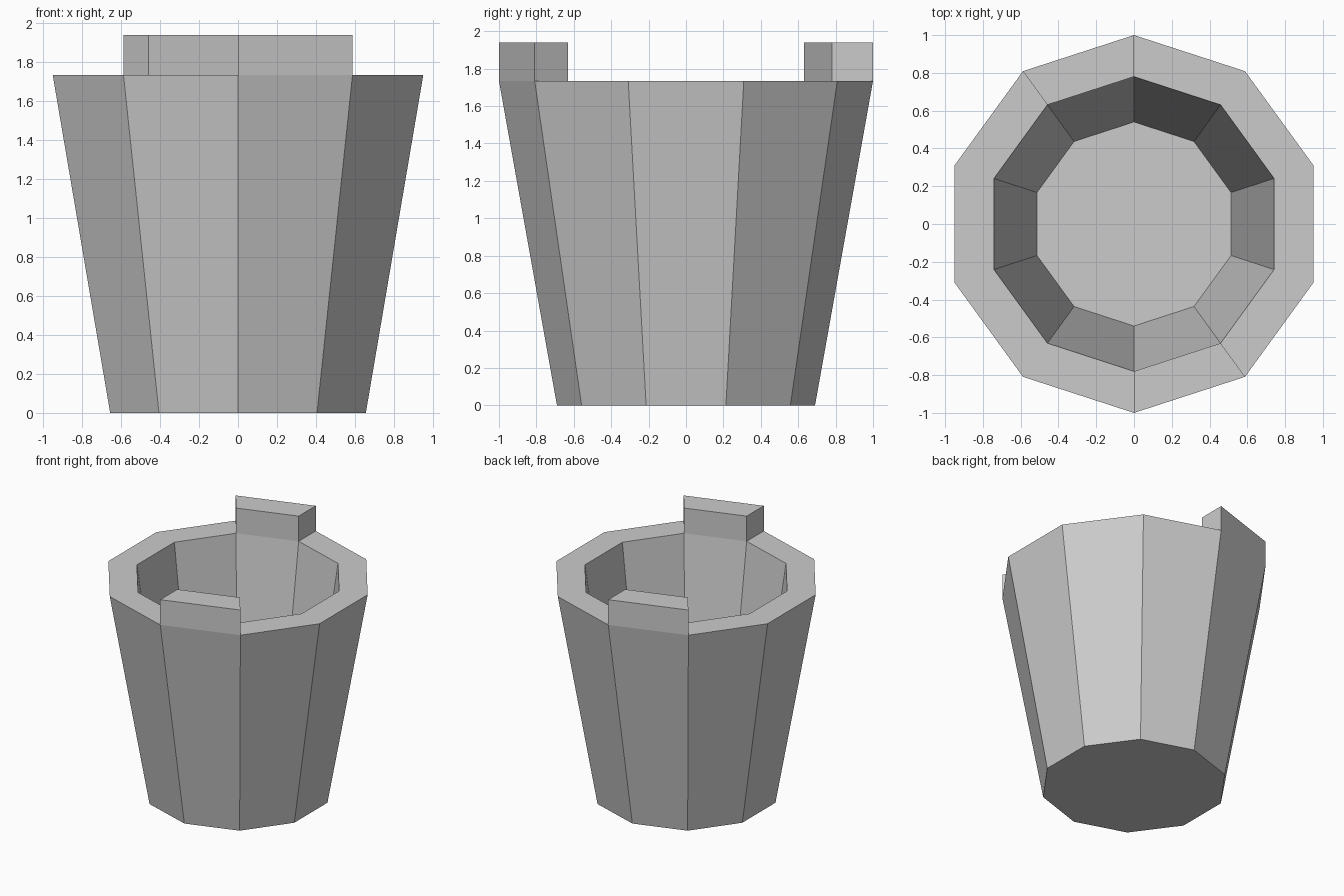
import bpy, bmesh, math

cube = bpy.data.objects.get("Cube")
if cube:
    bpy.data.objects.remove(cube, do_unlink=True)

SIDES = 10
RIM_Z, LUG_Z, FLOOR_Z = 1.735, 1.94, 0.06

# Single plain grey
grey = bpy.data.materials.new("light_grey")
grey.use_nodes = True
colour = (0.6, 0.6, 0.6, 1)
grey.diffuse_color = colour
grey.node_tree.nodes["Principled BSDF"].inputs["Base Color"].default_value = colour

bm = bmesh.new()


def ring(radius, z):
    """Decagon with a corner pointing to the front."""
    angles = [-math.pi / 2 + 2 * math.pi * i / SIDES for i in range(SIDES)]
    return [bm.verts.new((radius * math.cos(a), radius * math.sin(a), z)) for a in angles]


def bridge(a, b):
    return [bm.faces.new((a[i], a[(i + 1) % SIDES], b[(i + 1) % SIDES], b[i]))
            for i in range(SIDES)]


# Tapered wall outside, flat rim, tapered wall inside
base = ring(0.69, 0)
outer = ring(1.0, RIM_Z)
inner = ring(0.78, RIM_Z)
floor = ring(0.54, FLOOR_Z)
bridge(base, outer)
rim = bridge(outer, inner)
bridge(inner, floor)
bm.faces.new(base[::-1])
bm.faces.new(floor)

# Two opposite handle lugs raised from the rim
lugs = [rim[0], rim[SIDES // 2]]
raised = bmesh.ops.extrude_discrete_faces(bm, faces=lugs)["faces"]
top_verts = list({v for f in raised for v in f.verts})
bmesh.ops.translate(bm, verts=top_verts, vec=(0, 0, LUG_Z - RIM_Z))
bmesh.ops.recalc_face_normals(bm, faces=bm.faces)

mesh = bpy.data.meshes.new("bucket")
bm.to_mesh(mesh)
bm.free()
mesh.materials.append(grey)
bucket = bpy.data.objects.new("bucket", mesh)
bpy.context.collection.objects.link(bucket)
